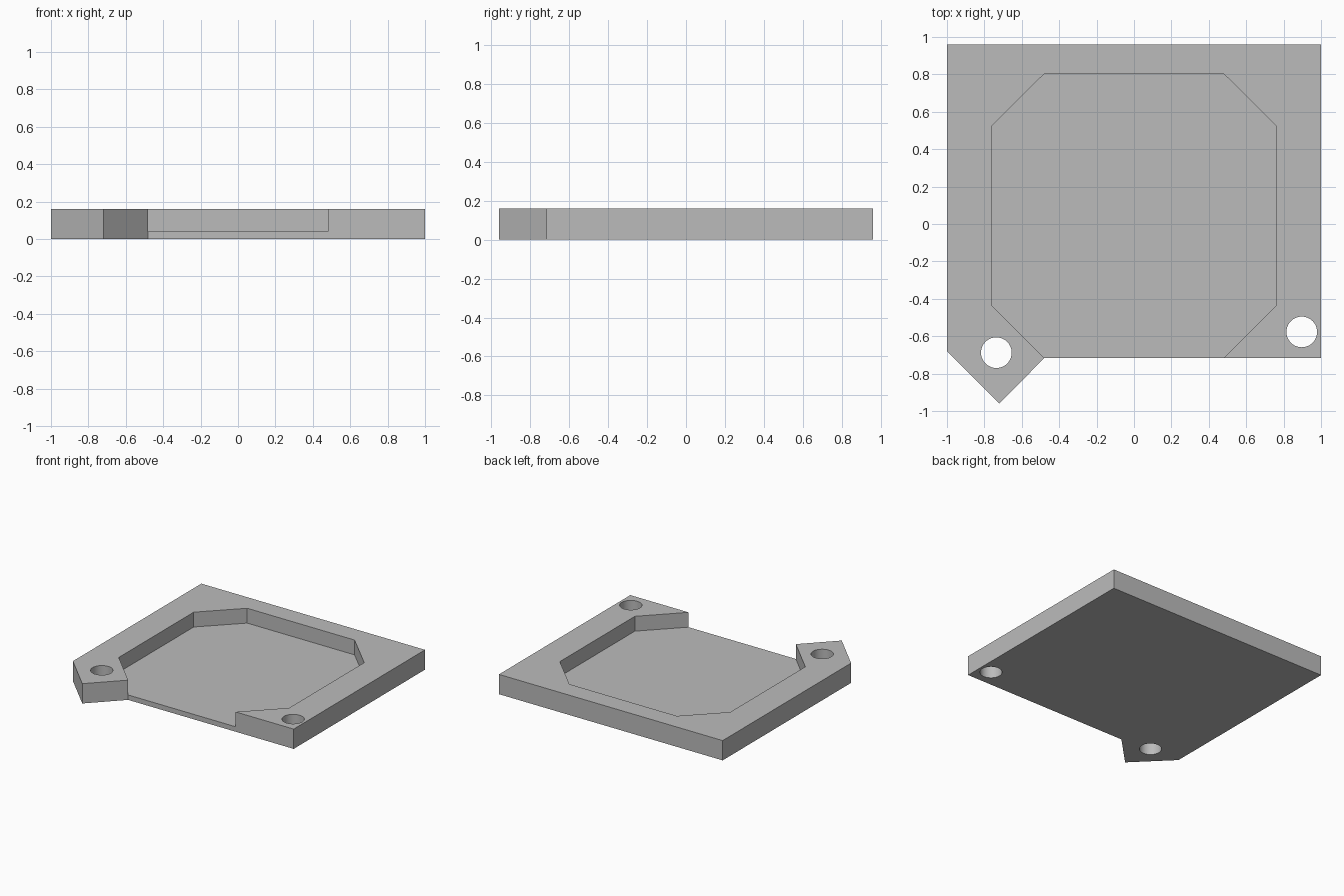
import bpy
import bmesh

cube = bpy.data.objects.get("Cube")
if cube:
    bpy.data.objects.remove(cube, do_unlink=True)

HEIGHT, FLOOR = 0.16, 0.04

grey = bpy.data.materials.new("plain grey")
grey.use_nodes = True
colour = (0.5, 0.5, 0.5, 1)
grey.diffuse_color = colour
grey.node_tree.nodes["Principled BSDF"].inputs["Base Color"].default_value = colour


def prism(name, outline, bottom, top):
    """Extrude a flat outline straight up."""
    bm = bmesh.new()
    face = bm.faces.new([bm.verts.new((x, y, bottom)) for x, y in outline])
    result = bmesh.ops.extrude_face_region(bm, geom=[face])
    for v in result["geom"]:
        if isinstance(v, bmesh.types.BMVert):
            v.co.z = top
    bmesh.ops.recalc_face_normals(bm, faces=bm.faces)
    mesh = bpy.data.meshes.new(name)
    bm.to_mesh(mesh)
    bm.free()
    obj = bpy.data.objects.new(name, mesh)
    bpy.context.collection.objects.link(obj)
    mesh.materials.append(grey)
    return obj


def cut(target, cutter):
    """Subtract a cutter and discard it."""
    bpy.context.view_layer.objects.active = target
    mod = target.modifiers.new("cut", 'BOOLEAN')
    mod.operation = 'DIFFERENCE'
    mod.solver = 'EXACT'
    mod.object = cutter
    bpy.ops.object.modifier_apply(modifier=mod.name)
    bpy.data.objects.remove(cutter, do_unlink=True)


# Square plate with a pointed tab on its front corner
tray = prism("tray", [(-1, 0.96), (-1, -0.68), (-0.72, -0.96), (-0.48, -0.717),
                      (1, -0.717), (1, 0.96)], 0, HEIGHT)

# Chamfered pocket, open through the front edge
half = [(0.48, 0.803), (0.762, 0.523), (0.762, -0.435), (0.38, -0.817)]
pocket = half + [(-x, y) for x, y in reversed(half)]
cut(tray, prism("pocket_cutter", pocket, FLOOR, HEIGHT + 0.1))

# Round screw holes at the two front corners
for x, y in [(-0.736, -0.688), (0.897, -0.577)]:
    bpy.ops.mesh.primitive_cylinder_add(vertices=48, radius=0.082, depth=1,
                                        location=(x, y, HEIGHT / 2))
    drill = bpy.context.object
    drill.data.materials.append(grey)
    cut(tray, drill)

bpy.ops.object.select_all(action='DESELECT')
tray.select_set(True)
bpy.context.view_layer.objects.active = tray
bpy.ops.object.shade_smooth_by_angle()
